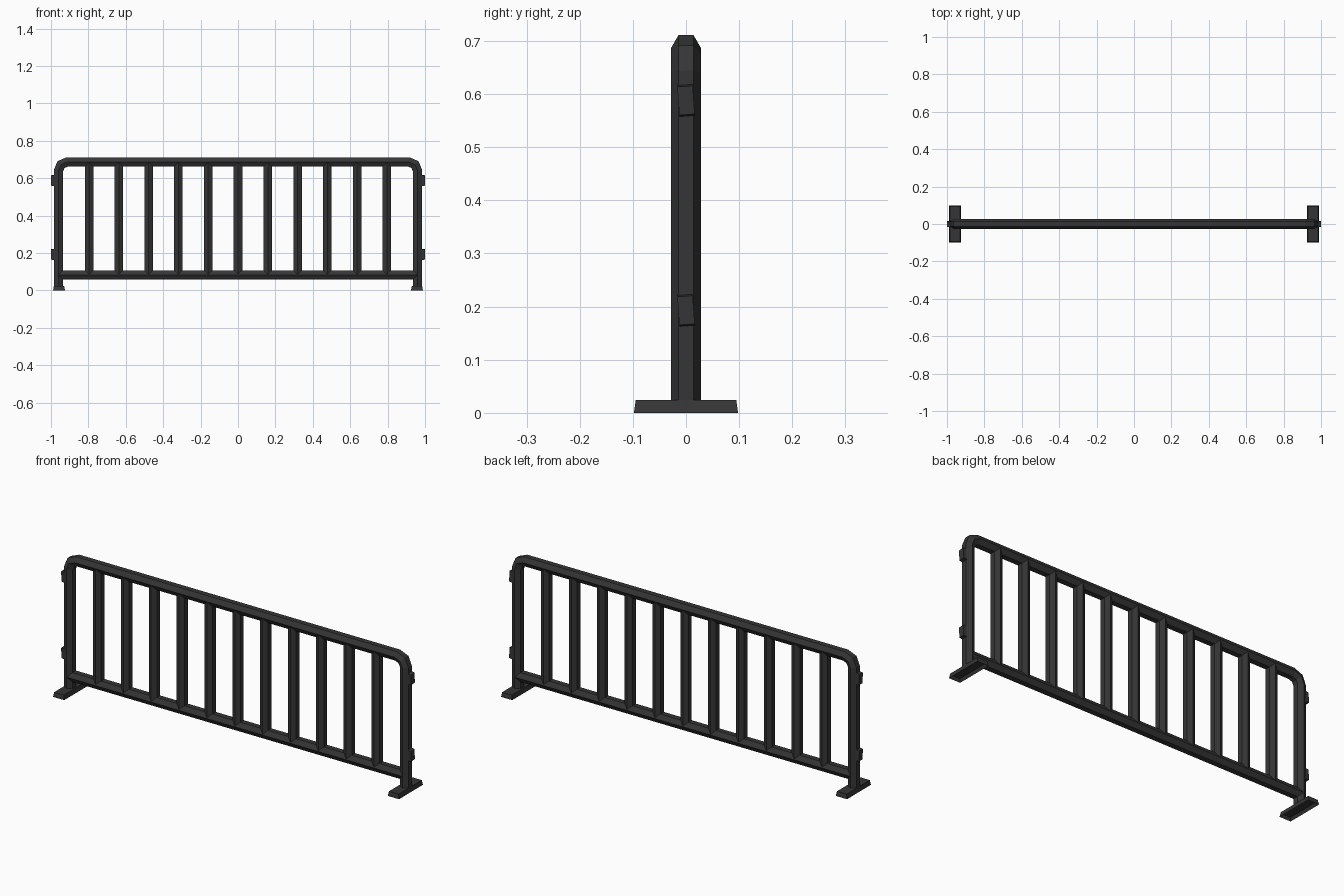
import bpy, bmesh, math
from mathutils import Vector, Matrix

if "Cube" in bpy.data.objects:
    bpy.data.objects.remove(bpy.data.objects["Cube"])

mat = bpy.data.materials.new("charcoal")
mat.diffuse_color = (0.036, 0.036, 0.036, 1)
mat.use_nodes = True
mat.node_tree.nodes["Principled BSDF"].inputs["Base Color"].default_value = mat.diffuse_color


def finish(bm, name):
    bmesh.ops.recalc_face_normals(bm, faces=bm.faces)
    me = bpy.data.meshes.new(name)
    bm.to_mesh(me)
    bm.free()
    me.materials.append(mat)
    ob = bpy.data.objects.new(name, me)
    bpy.context.collection.objects.link(ob)
    return ob


def tube(name, path, r):
    """Hexagonal tube swept with mitred joints along (x, z) points."""
    bm = bmesh.new()
    pts = [Vector(p) for p in path]
    rings = []
    for i, p in enumerate(pts):
        d0 = (p - pts[i - 1]).normalized() if i else None
        d1 = (pts[i + 1] - p).normalized() if i < len(pts) - 1 else None
        a, b = d0 or d1, d1 or d0
        t = (a + b).normalized()
        k = 1 / t.dot(a)
        n = Vector((-t.y, t.x)) * k
        ring = []
        for j in range(6):
            ang = math.pi / 2 + j * math.pi / 3
            c, s = r * math.cos(ang), r * math.sin(ang)
            ring.append(bm.verts.new((p.x + n.x * c, s, p.y + n.y * c)))
        rings.append(ring)
    for r0, r1 in zip(rings, rings[1:]):
        for j in range(6):
            bm.faces.new((r0[j], r0[(j + 1) % 6], r1[(j + 1) % 6], r1[j]))
    bm.faces.new(rings[0])
    bm.faces.new(rings[-1])
    return finish(bm, name)


def box(size):
    bm = bmesh.new()
    bmesh.ops.create_cube(bm, size=1)
    bmesh.ops.scale(bm, vec=size, verts=bm.verts)
    return bm


# Outer frame: two posts and top rail with chamfered bends
PX, TOP, BEND, R = 0.96, 0.687, 0.047, 0.028
right = [(PX - BEND + BEND * math.cos(a), TOP - BEND + BEND * math.sin(a))
         for a in (0, math.pi / 4, math.pi / 2)]
half = [(PX, 0.015)] + right
tube("frame", half + [(-x, z) for x, z in reversed(half)], R)

# Lower rail
tube("lower_rail", [(-PX, 0.083), (PX, 0.083)], R)

# Upright bars
for i in range(-5, 6):
    x = i * 0.1592
    tube("upright_bar", [(x, 0.083), (x, TOP)], 0.0265)

for s in (-1, 1):
    # Foot: tapered plate with a hollow underside
    bm = box((0.064, 0.196, 0.024))
    for v in bm.verts:
        if v.co.z > 0:
            v.co.x *= 0.86
            v.co.y *= 0.965
    bm.faces.ensure_lookup_table()
    under = min(bm.faces, key=lambda f: f.calc_center_median().z)
    bmesh.ops.inset_region(bm, faces=[under], thickness=0.012)
    bmesh.ops.translate(bm, verts=under.verts, vec=(0, 0, 0.014))
    bmesh.ops.translate(bm, verts=bm.verts, vec=(s * 0.957, 0, 0.012))
    finish(bm, "foot")

    # Connector clips on the outer side of each post, slightly tilted
    for z in (0.193, 0.588):
        bm = box((0.026, 0.029, 0.062))
        for v in bm.verts:
            if v.co.x * s > 0:
                v.co.z *= 0.86
        bmesh.ops.rotate(bm, verts=bm.verts, matrix=Matrix.Rotation(math.radians(4), 3, 'X'))
        bmesh.ops.translate(bm, verts=bm.verts, vec=(s * 0.987, 0, z))
        finish(bm, "connector_clip")
